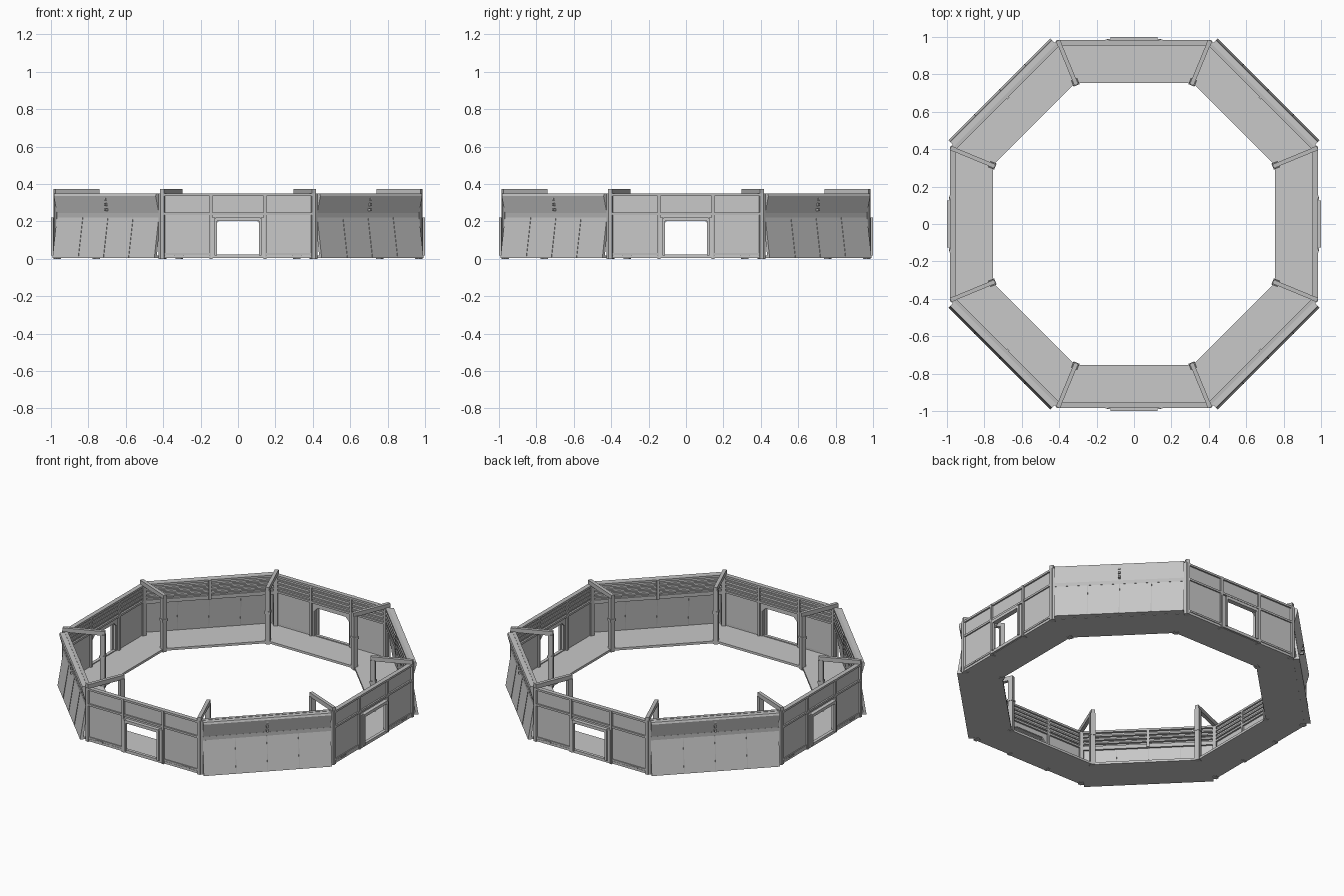
import bpy, bmesh, math
from mathutils import Matrix, Vector

cube = bpy.data.objects.get("Cube")
if cube:
    bpy.data.objects.remove(cube, do_unlink=True)

STEP = math.pi / 8
STRAIGHT = [0, 2, 4, 6]
DIAGONAL = [1, 3, 5, 7]


def material(name, v):
    m = bpy.data.materials.new(name)
    m.use_nodes = True
    m.diffuse_color = (v, v, v, 1)
    m.node_tree.nodes["Principled BSDF"].inputs["Base Color"].default_value = (v, v, v, 1)
    return m


panel_grey = material("panel grey", 0.58)
trim_grey = material("trim grey", 0.5)


class Part:
    """Collects solids given as t (along the wall), r (outward) and z."""

    def __init__(self):
        self.bm = bmesh.new()

    def prism(self, profile, t0, t1):
        # Sweep an (r, z) profile along the wall
        a = [self.bm.verts.new((t0, -r, z)) for r, z in profile]
        b = [self.bm.verts.new((t1, -r, z)) for r, z in profile]
        self.skin(a, b)
        return self

    def plate(self, outline, r0, r1):
        # Sweep a (t, z) outline outward
        a = [self.bm.verts.new((t, -r0, z)) for t, z in outline]
        b = [self.bm.verts.new((t, -r1, z)) for t, z in outline]
        self.skin(a, b)
        return self

    def skin(self, a, b):
        self.bm.faces.new(a)
        self.bm.faces.new(b[::-1])
        for i in range(len(a)):
            j = (i + 1) % len(a)
            self.bm.faces.new((a[j], a[i], b[i], b[j]))

    def box(self, t0, t1, r0, r1, z0, z1):
        return self.prism([(r0, z0), (r1, z0), (r1, z1), (r0, z1)], t0, t1)

    def pair(self, t0, t1, r0, r1, z0, z1):
        self.box(t0, t1, r0, r1, z0, z1)
        return self.box(-t1, -t0, r0, r1, z0, z1)

    def place(self, name, mat, sides, turn=0.0):
        bmesh.ops.recalc_face_normals(self.bm, faces=self.bm.faces)
        me = bpy.data.meshes.new(name)
        self.bm.to_mesh(me)
        self.bm.free()
        me.materials.append(mat)
        for i, k in enumerate(sides):
            ob = bpy.data.objects.new(f"{name}_{i + 1}", me)
            ob.rotation_euler.z = k * math.pi / 4 + turn
            bpy.context.collection.objects.link(ob)


# Octagonal floor ring, one trapezoid per side
floor = Part()
k = math.tan(STEP)
lo, hi = [], []
for t, r in ((-0.755 * k, 0.755), (0.755 * k, 0.755), (0.98 * k, 0.98), (-0.98 * k, 0.98)):
    lo.append(floor.bm.verts.new((t, -r, 0.003)))
    hi.append(floor.bm.verts.new((t, -r, 0.018)))
floor.skin(lo, hi)
floor.place("floor", panel_grey, range(8))

# Straight walls with a chamfered doorway
wall = Part().pair(0.125, 0.405, 0.966, 0.976, 0.015, 0.24)
wall.box(-0.125, 0.125, 0.966, 0.976, 0.205, 0.24)
wall.box(-0.405, 0.405, 0.966, 0.974, 0.24, 0.345)
for s in (-1, 1):
    wall.plate([(s * 0.126, 0.206), (s * 0.126, 0.18), (s * 0.1, 0.206)], 0.966, 0.976)
wall.place("door_wall", panel_grey, STRAIGHT)

# Rails, slats and posts of the straight walls
rail = Part().box(-0.41, 0.41, 0.955, 0.984, 0.335, 0.348)
rail.box(-0.41, 0.41, 0.955, 0.984, 0.235, 0.248)
rail.pair(0.145, 0.405, 0.966, 0.982, 0.02, 0.032)
for z in (0.265, 0.29, 0.315):
    rail.box(-0.405, 0.405, 0.958, 0.966, z - 0.005, z + 0.005)
rail.pair(0.395, 0.415, 0.955, 0.984, 0.0, 0.35)
rail.pair(0.137, 0.153, 0.955, 0.986, 0.0, 0.348)
rail.pair(0.29, 0.34, 0.97, 0.985, 0.018, 0.027)
rail.place("straight_wall_frame", trim_grey, STRAIGHT)

# Projecting door surround
door = Part().pair(0.122, 0.145, 0.97, 0.99, 0.005, 0.222)
door.box(-0.145, 0.145, 0.97, 0.99, 0.005, 0.024)
door.box(-0.12, 0.12, 0.97, 1.0, 0.203, 0.222)
door.pair(0.112, 0.125, 0.985, 1.0, 0.018, 0.215)
door.place("door_surround", panel_grey, STRAIGHT)

# Diagonal walls: sloped lower plate and an overhanging upper band
H = 0.385
lower = Part().prism([(1.018, 0.004), (0.984, 0.222), (0.97, 0.222), (1.0, 0.004)], -H, H)
lower.prism([(0.97, 0.004), (1.012, 0.004), (1.01, 0.018), (0.97, 0.018)], -H, H)
lower.place("sloped_wall", panel_grey, DIAGONAL)
upper = Part().prism([(0.984, 0.245), (1.008, 0.335), (1.004, 0.348), (0.972, 0.348),
                      (0.972, 0.245)], -H, H)
upper.place("upper_band", panel_grey, DIAGONAL)

# Seams, slats and posts of the diagonal walls
diag = Part().box(-H, H, 0.958, 0.985, 0.222, 0.246)
diag.box(-H, H, 0.955, 0.975, 0.337, 0.35)
for z in (0.265, 0.29, 0.315):
    diag.box(-H, H, 0.955, 0.974, z - 0.005, z + 0.005)
for t in (-0.19, 0, 0.19):
    diag.prism([(1.02, 0.006), (0.986, 0.222), (0.968, 0.222), (0.998, 0.006)], t - 0.002, t + 0.002)
diag.box(-0.008, 0.008, 0.95, 0.975, 0.222, 0.348)
for z in (0.262, 0.29, 0.318):
    diag.box(-0.006, 0.006, 0.98, 1.009, z - 0.007, z + 0.007)
diag.pair(H, 0.405, 0.957, 0.986, 0.0, 0.35)
diag.place("diagonal_wall_frame", trim_grey, DIAGONAL)

# Corner frames: outer post, inner post and the beam joining them
frame = Part().box(-0.012, 0.012, 1.03, 1.062, 0.0, 0.372)
frame.box(-0.015, 0.015, 0.805, 0.835, 0.0, 0.35)
frame.box(-0.011, 0.011, 0.805, 1.062, 0.345, 0.373)
frame.box(-0.018, 0.018, 0.802, 0.838, 0.2, 0.215)
frame.place("corner_frame", trim_grey, range(8), STEP)
